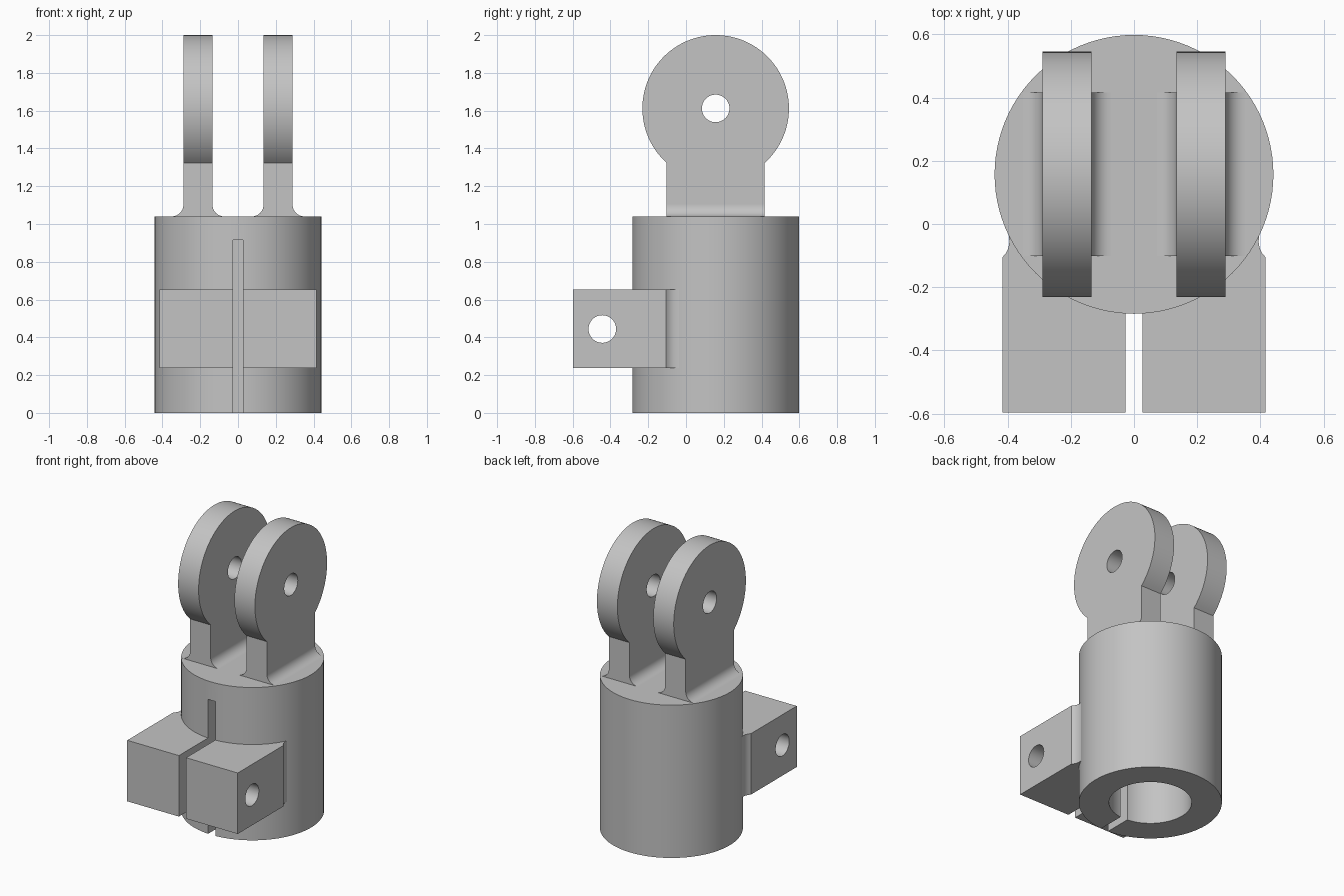
import bpy, bmesh
from math import sin, cos, pi, radians, asin

cube = bpy.data.objects.get("Cube")
if cube:
    bpy.data.objects.remove(cube, do_unlink=True)

grey = bpy.data.materials.new("plain_grey")
grey.use_nodes = True
colour = (0.55, 0.55, 0.55, 1)
grey.diffuse_color = colour
grey.node_tree.nodes["Principled BSDF"].inputs["Base Color"].default_value = colour

CY = 0.157            # sleeve axis in y
TOP = 1.04            # sleeve height


def arc(u, v, r, a0, a1, n):
    return [(u + r * cos(a0 + (a1 - a0) * i / n), v + r * sin(a0 + (a1 - a0) * i / n))
            for i in range(n + 1)]


def circle(u, v, r, n=96):
    return arc(u, v, r, 0, 2 * pi, n)[:-1]


def add_prism(bm, outline, axis, lo, hi):
    """Extrude a 2D outline along x (yz outline), y (xz outline) or z (xy outline)."""
    def place(p, h):
        u, v = p
        return {"x": (h, u, v), "y": (u, h, v), "z": (u, v, h)}[axis]
    a = [bm.verts.new(place(p, lo)) for p in outline]
    b = [bm.verts.new(place(p, hi)) for p in outline]
    faces = [bm.faces.new(a), bm.faces.new(b[::-1])]
    for i in range(len(a)):
        j = (i + 1) % len(a)
        faces.append(bm.faces.new((a[j], a[i], b[i], b[j])))
    bmesh.ops.recalc_face_normals(bm, faces=faces)


def make(name, *prisms):
    bm = bmesh.new()
    for p in prisms:
        add_prism(bm, *p)
    mesh = bpy.data.meshes.new(name)
    bm.to_mesh(mesh)
    bm.free()
    mesh.materials.append(grey)
    obj = bpy.data.objects.new(name, mesh)
    bpy.context.collection.objects.link(obj)
    return obj


def activate(obj):
    bpy.ops.object.select_all(action="DESELECT")
    obj.select_set(True)
    bpy.context.view_layer.objects.active = obj


def cut(obj, *prism):
    cutter = make("cutter", prism)
    cutter.hide_render = True
    mod = obj.modifiers.new("cut", "BOOLEAN")
    mod.operation, mod.solver, mod.object = "DIFFERENCE", "EXACT", cutter
    activate(obj)
    bpy.ops.object.modifier_apply(modifier=mod.name)
    bpy.data.objects.remove(cutter, do_unlink=True)


def smooth(obj):
    activate(obj)
    bpy.ops.object.shade_smooth_by_angle(angle=radians(25))


# Sleeve with blind bore and front slot
sleeve = make("sleeve", (circle(0, CY, 0.441), "z", 0, TOP))
cut(sleeve, circle(0, CY, 0.255), "z", -0.1, 0.915)
cut(sleeve, [(-0.027, -0.5), (0.027, -0.5), (0.027, CY), (-0.027, CY)], "z", -0.1, 0.915)
smooth(sleeve)

# Lug outline: round eye on a straight stem
R, EYE, HALF = 0.388, 1.612, 0.259
t = asin(HALF / R)
lug_outline = [(CY - HALF, TOP - 0.04), (CY + HALF, TOP - 0.04)]
lug_outline += arc(CY, EYE, R, -pi / 2 + t, 1.5 * pi - t, 80)
F = 0.062             # fillet radius at the lug foot

for side, s in (("left", 1), ("right", -1)):
    # Clamp ear, blended into the sleeve by a small hollow
    ear_outline = [(0.027, -0.2), (0.027, -0.597), (0.416, -0.597), (0.416, -0.105),
                   (0.405, -0.092), (0.397, -0.075), (0.394, -0.056), (0.396, -0.037),
                   (0.38, -0.04)]
    ear = make(side + "_clamp_ear", ([(s * x, y) for x, y in ear_outline], "z", 0.237, 0.652))
    cut(ear, circle(-0.443, 0.444, 0.073, 48), "x", -0.6, 0.6)
    smooth(ear)

    # Lug with pin hole
    inner, outer = s * 0.135, s * 0.289
    lug = make(side + "_lug", (lug_outline, "x", inner, outer))
    cut(lug, circle(CY, EYE, 0.073, 48), "x", -0.6, 0.6)
    smooth(lug)

    # Hollow fillets on both sides of the lug foot
    for label, x, d in (("inner", inner, -s), ("outer", outer, s)):
        curve = arc(F, F, F, pi, 1.5 * pi, 10)
        outline = [(x, TOP)] + [(x + d * u, TOP + v) for u, v in curve]
        smooth(make(f"{side}_{label}_fillet", (outline, "y", CY - HALF, CY + HALF)))
